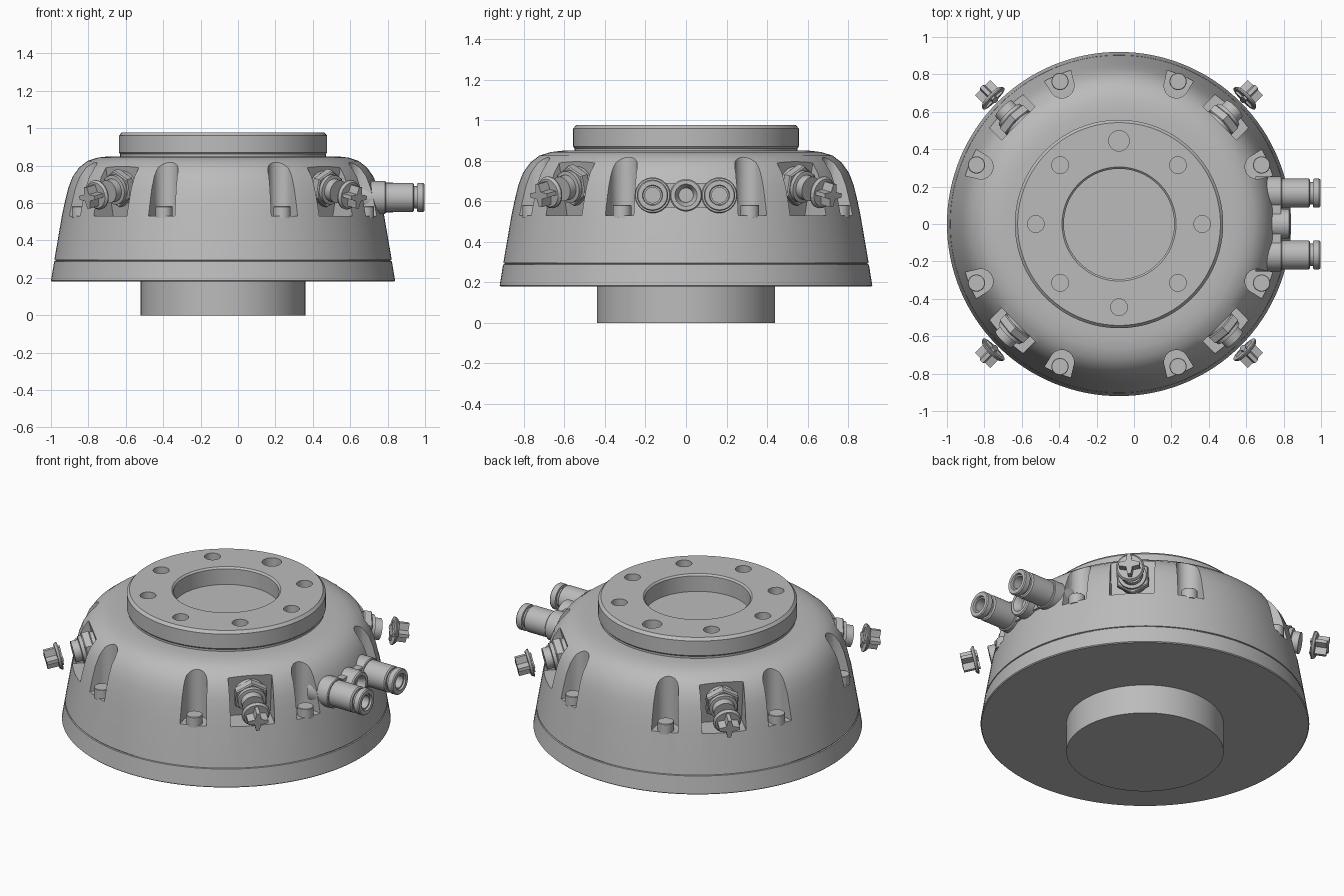
import bpy, bmesh, math
from mathutils import Matrix, Vector

cube = bpy.data.objects.get("Cube")
if cube:
    bpy.data.objects.remove(cube)

grey = bpy.data.materials.new("machined grey")
grey.use_nodes = True
color = (0.5, 0.5, 0.5, 1)
grey.diffuse_color = color
grey.node_tree.nodes["Principled BSDF"].inputs["Base Color"].default_value = color

AXIS = Matrix.Translation((-0.08, 0, 0))


def lathe(bm, profile, mat=Matrix(), segs=32):
    """Spin (radius, height) points around local z; close any open ends."""
    rings = []
    for r, z in profile:
        rings.append([bm.verts.new(mat @ Vector((r * math.cos(a), r * math.sin(a), z)))
                      for a in (math.tau * i / segs for i in range(segs))])
    for lo, hi in zip(rings, rings[1:]):
        for i in range(segs):
            j = (i + 1) % segs
            bm.faces.new((lo[i], lo[j], hi[j], hi[i]))
    bm.faces.new(rings[0][::-1])
    bm.faces.new(rings[-1])


def prism(bm, points, z0, z1, mat=Matrix()):
    """Extrude a counter-clockwise outline along local z."""
    lo = [bm.verts.new(mat @ Vector((x, y, z0))) for x, y in points]
    hi = [bm.verts.new(mat @ Vector((x, y, z1))) for x, y in points]
    n = len(points)
    for i in range(n):
        j = (i + 1) % n
        bm.faces.new((lo[i], lo[j], hi[j], hi[i]))
    bm.faces.new(lo[::-1])
    bm.faces.new(hi)


def circle(radius, n, cx=0, cy=0, start=0, sweep=math.tau):
    return [(cx + radius * math.cos(start + sweep * i / n),
             cy + radius * math.sin(start + sweep * i / n)) for i in range(n)]


def place(mesh, name, mat):
    ob = bpy.data.objects.new(name, mesh)
    bpy.context.collection.objects.link(ob)
    ob.matrix_world = mat
    return ob


def finish(bm, name, mat=Matrix(), cutter=None):
    """Turn a bmesh into a shaded object, after any cut."""
    bmesh.ops.recalc_face_normals(bm, faces=bm.faces)
    mesh = bpy.data.meshes.new(name)
    bm.to_mesh(mesh)
    bm.free()
    mesh.materials.append(grey)
    ob = place(mesh, name, mat)
    bpy.ops.object.select_all(action='DESELECT')
    ob.select_set(True)
    bpy.context.view_layer.objects.active = ob
    if cutter:
        tool = finish(cutter, name + "_cutter", mat)
        tool.hide_render = True
        ob.select_set(True)
        bpy.context.view_layer.objects.active = ob
        mod = ob.modifiers.new("cut", 'BOOLEAN')
        mod.operation, mod.solver, mod.object = 'DIFFERENCE', 'EXACT', tool
        bpy.ops.object.modifier_apply(modifier=mod.name)
        bpy.data.objects.remove(tool)
    bpy.ops.object.select_all(action='DESELECT')
    ob.select_set(True)
    bpy.context.view_layer.objects.active = ob
    bpy.ops.object.shade_smooth_by_angle(angle=math.radians(28))
    return ob


def turn(degrees):
    return Matrix.Rotation(math.radians(degrees), 4, 'Z')


bolt_angles = [22.5 + 45 * k for k in range(8)]
port_angles = [45 + 90 * k for k in range(4)]

# Housing: stub, skirt with seam, rounded shoulder, flange and bore
body = bmesh.new()
lathe(body, [(0.44, 0), (0.44, 0.18), (0.915, 0.18), (0.92, 0.185), (0.903, 0.288),
             (0.896, 0.29), (0.896, 0.294), (0.902, 0.296), (0.862, 0.53),
             (0.845, 0.61), (0.828, 0.68), (0.805, 0.74), (0.77, 0.79), (0.725, 0.825),
             (0.67, 0.843), (0.61, 0.85), (0.55, 0.85), (0.55, 0.862), (0.557, 0.87),
             (0.557, 0.96), (0.542, 0.976), (0.305, 0.976), (0.295, 0.966),
             (0.295, 0.87)], segs=128)

# Cutters: flange holes, bolt pockets, port pockets
cuts = bmesh.new()
for k in range(8):
    radius = 0.055 if k == 2 else 0.045
    prism(cuts, circle(radius, 24), 0.89, 1.1, turn(45 * k) @ Matrix.Translation((0.445, 0, 0)))
pocket = [(1.0, 0.1), *circle(0.066, 12, 0.80, 0, math.pi / 2, math.pi), (0.80, -0.066), (1.0, -0.1)]
for a in bolt_angles:
    prism(cuts, pocket, 0.53, 1.1, turn(a))
# outline in (radial, height), extruded sideways
port_pocket = [(0.705, 0.53), (1.1, 0.53), (1.1, 0.90), (0.785, 0.90)]
upright = Matrix.Rotation(math.pi / 2, 4, 'X')
for a in port_angles:
    prism(cuts, port_pocket, -0.125, 0.125, turn(a) @ upright)
finish(body, "housing", AXIS, cuts)

# Bolt heads in the pockets
bm = bmesh.new()
for a in bolt_angles:
    lathe(bm, [(0.046, 0.52), (0.046, 0.58), (0.043, 0.583)],
          turn(a) @ Matrix.Translation((0.825, 0, 0)), 24)
finish(bm, "bolt_heads", AXIS)

# Corner valves: hex nut, collar and knurled knob with cross recess
valve = bmesh.new()
lathe(valve, [(0.085, -0.02), (0.085, 0.025)])
lathe(valve, [(0.095, 0.025), (0.102, 0.031), (0.102, 0.069), (0.095, 0.075)], segs=6)
lathe(valve, [(0.08, 0.075), (0.08, 0.095), (0.062, 0.098), (0.062, 0.14)])
knob = bmesh.new()
teeth = 22
outline = []
for i in range(teeth * 4):
    a = math.tau * i / (teeth * 4)
    r = 0.089 if i % 4 < 2 else 0.082
    outline.append((r * math.cos(a), r * math.sin(a)))
prism(knob, outline, 0.13, 0.218)
lathe(knob, [(0.08, 0.216), (0.08, 0.222), (0.07, 0.235)])
cross = bmesh.new()
prism(cross, [p for k in range(4) for p in
              [(c * x - s * y, s * x + c * y)
               for c, s in [((1, 0), (0, 1), (-1, 0), (0, -1))[k]]
               for x, y in [(0.058, -0.01), (0.058, 0.01), (0.018, 0.018)]]], 0.205, 0.3)
valve_ob = finish(valve, "valve_nut")
knob_ob = finish(knob, "valve_knob", Matrix(), cross)
for a in port_angles:
    m = AXIS @ turn(a) @ Matrix.Translation((0.735, 0, 0.69)) @ Matrix.Rotation(math.radians(102), 4, 'Y')
    place(valve_ob.data, "valve_nut_at_%d" % a, m)
    place(knob_ob.data, "valve_knob_at_%d" % a, m)
bpy.data.objects.remove(valve_ob)
bpy.data.objects.remove(knob_ob)

# Side connectors along +x, with a three-lobed mounting plate
sideways = Matrix.Rotation(math.pi / 2, 4, 'Y')


def at(y):
    return Matrix.Translation((0, y, 0.63)) @ sideways


for y, side in ((0.165, "back"), (-0.165, "front")):
    bm = bmesh.new()
    lathe(bm, [(0.077, 0.65), (0.077, 0.935), (0.07, 0.942), (0.06, 0.942), (0.06, 0.958),
               (0.074, 0.958), (0.077, 0.963), (0.077, 0.99), (0.072, 0.996),
               (0.05, 0.996), (0.047, 0.985), (0.038, 0.985), (0.038, 0.88)], at(y), 40)
    finish(bm, side + "_connector")

bm = bmesh.new()
for y in (-0.165, 0.165):
    lathe(bm, [(0.088, 0.65), (0.088, 0.785), (0.084, 0.79)], at(y), 40)
lathe(bm, [(0.08, 0.65), (0.08, 0.828), (0.074, 0.835), (0.055, 0.835),
           (0.042, 0.815), (0.036, 0.79)], at(0), 40)
prism(bm, [(-0.06, -0.165), (0.06, -0.165), (0.06, 0.165), (-0.06, 0.165)], 0.65, 0.785, at(0))
finish(bm, "connector_plate")
